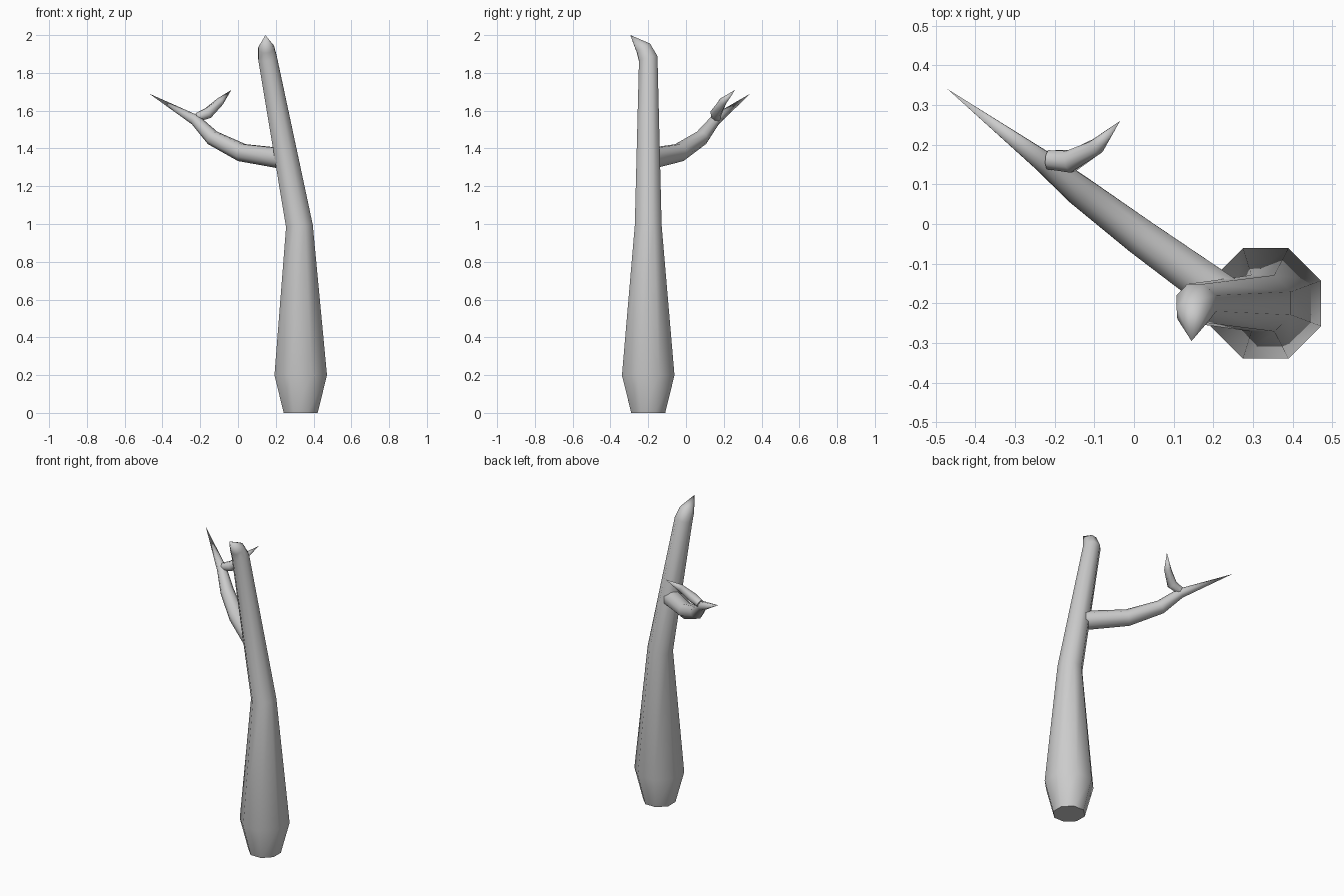
import bpy, bmesh, math
from mathutils import Vector

if "Cube" in bpy.data.objects:
    bpy.data.objects.remove(bpy.data.objects["Cube"])

SIDES = 8


def limb(name, path, tip):
    """Tapered octagonal limb through (x, y, z, flat radius) rings to a point."""
    bm = bmesh.new()
    pts = [Vector(p[:3]) for p in path] + [Vector(tip)]
    rings = []
    for i, p in enumerate(path):
        ahead = (pts[i + 1] - pts[i]).normalized()
        back = (pts[i] - pts[i - 1]).normalized() if i else ahead
        t = (ahead + back).normalized()
        ref = Vector((0, 1, 0)) if abs(t.z) > 0.75 else Vector((0, 0, 1))
        u = ref.cross(t).normalized()
        v = t.cross(u)
        r = p[3] / math.cos(math.pi / SIDES)
        angles = [(k + 0.5) * 2 * math.pi / SIDES for k in range(SIDES)]
        rings.append([bm.verts.new(pts[i] + r * (math.cos(a) * u + math.sin(a) * v))
                      for a in angles])
    for a, b in zip(rings, rings[1:]):
        for k in range(SIDES):
            n = (k + 1) % SIDES
            bm.faces.new((a[k], a[n], b[n], b[k]))
    end = bm.verts.new(tip)
    for k in range(SIDES):
        bm.faces.new((rings[-1][k], rings[-1][(k + 1) % SIDES], end))
    bm.faces.new(rings[0][::-1])
    bmesh.ops.recalc_face_normals(bm, faces=bm.faces[:])
    me = bpy.data.meshes.new(name)
    bm.to_mesh(me)
    bm.free()
    ob = bpy.data.objects.new(name, me)
    bpy.context.collection.objects.link(ob)
    bpy.ops.object.select_all(action='DESELECT')
    ob.select_set(True)
    bpy.context.view_layer.objects.active = ob
    bpy.ops.object.shade_smooth_by_angle(angle=math.radians(60))
    return ob


# Trunk: narrow foot, swollen base, leaning top with a snapped point
limb("trunk", [(0.332, -0.2, 0, 0.09), (0.332, -0.2, 0.2, 0.139),
               (0.325, -0.2, 0.99, 0.071), (0.157, -0.2, 1.875, 0.05),
               (0.15, -0.225, 1.93, 0.042)], (0.145, -0.295, 2.0))

# Branch: rises out of the trunk to the back left
limb("branch", [(0.25, -0.2, 1.345, 0.054), (0.02, -0.035, 1.378, 0.046),
                (-0.135, 0.082, 1.456, 0.038), (-0.225, 0.155, 1.55, 0.027)],
     (-0.47, 0.34, 1.69))

# Twig: small shoot curling up from the branch
limb("twig", [(-0.215, 0.162, 1.565, 0.024), (-0.16, 0.158, 1.586, 0.028),
              (-0.095, 0.195, 1.648, 0.02)], (-0.035, 0.26, 1.71))
